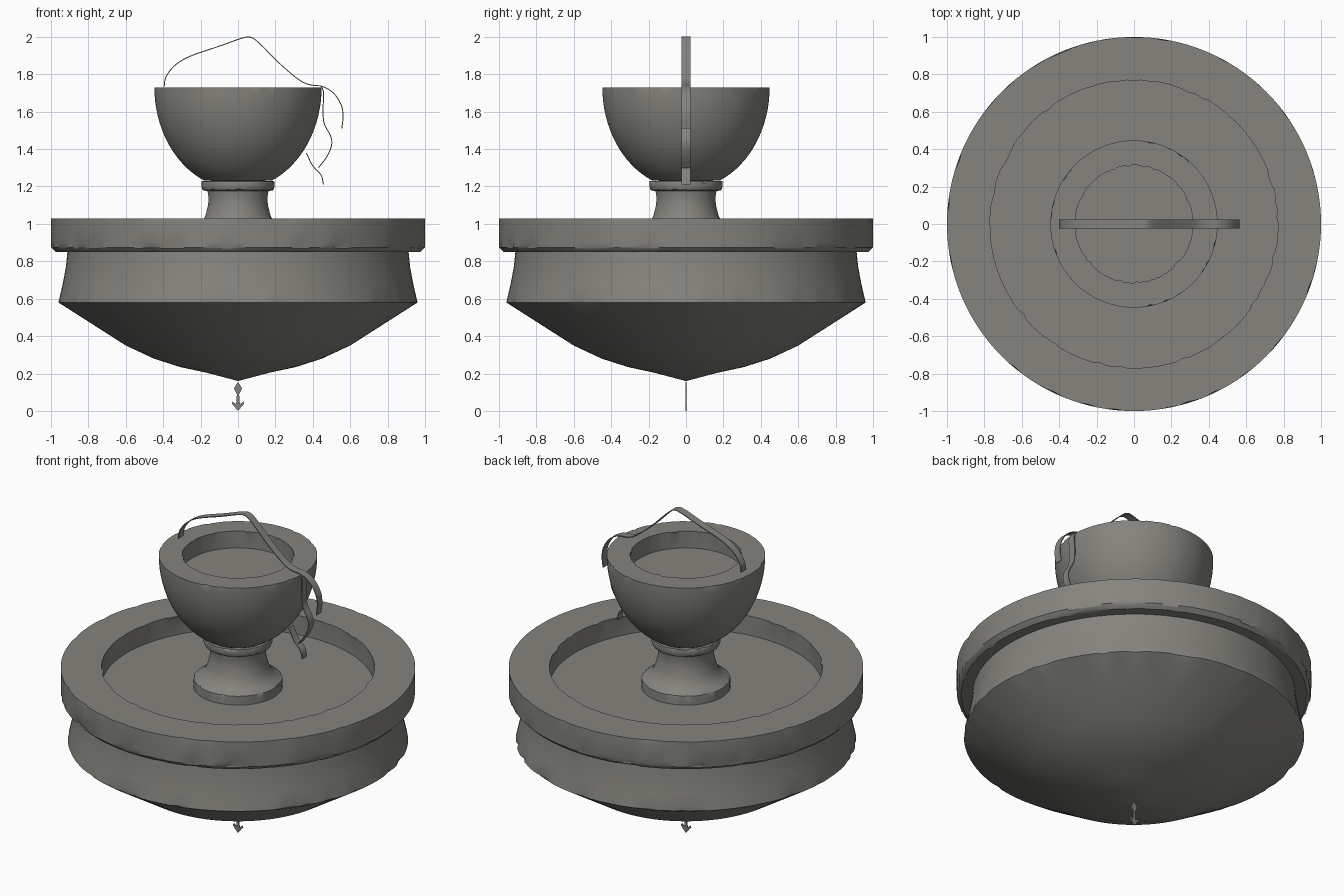
import bpy, bmesh, math, random
from mathutils import Vector

if "Cube" in bpy.data.objects:
    bpy.data.objects.remove(bpy.data.objects["Cube"])

random.seed(7)


def material(name, rgb):
    m = bpy.data.materials.new(name)
    m.diffuse_color = (*rgb, 1)
    m.use_nodes = True
    m.node_tree.nodes["Principled BSDF"].inputs["Base Color"].default_value = m.diffuse_color
    return m


stone = material("grey_stone", (0.235, 0.23, 0.205))


def finish(bm, name, smooth=True):
    bmesh.ops.recalc_face_normals(bm, faces=bm.faces)
    me = bpy.data.meshes.new(name)
    bm.to_mesh(me)
    bm.free()
    ob = bpy.data.objects.new(name, me)
    bpy.context.collection.objects.link(ob)
    me.materials.append(stone)
    if smooth:
        bpy.ops.object.select_all(action='DESELECT')
        ob.select_set(True)
        bpy.context.view_layer.objects.active = ob
        bpy.ops.object.shade_smooth_by_angle(angle=math.radians(28))
    return ob


def lathe(name, profile, segs=128):
    """Profile of (radius, z, chip depth); chipped corners get supporting rings."""
    rings = []
    for i, (r, z, chip) in enumerate(profile):
        p = Vector((r, z))
        if not chip:
            rings.append((p, 0))
            continue
        for j in (i - 1, i + 1):
            d = Vector(profile[j][:2]) - p
            side = p + d.normalized() * min(0.025, d.length * 0.3)
            if j < i:
                rings += [(side, 0), (p, chip)]
            else:
                rings.append((side, 0))
    bm = bmesh.new()
    loops = []
    for p, chip in rings:
        if p.x == 0:
            loops.append([bm.verts.new((0, 0, p.y))] * segs)
            continue
        loop = []
        for k in range(segs):
            a = math.tau * k / segs
            cut = chip * random.random() if random.random() < 0.3 else 0
            r = p.x - cut
            loop.append(bm.verts.new((r * math.cos(a), r * math.sin(a), p.y)))
        loops.append(loop)
    for a, b in zip(loops, loops[1:]):
        for k in range(segs):
            n = (k + 1) % segs
            quad = list(dict.fromkeys((a[k], a[n], b[n], b[k])))
            bm.faces.new(quad)
    return finish(bm, name)


# Large basin with conical underside, waist, overhanging rim and recessed floor
lathe("basin", [
    (0, 0.16, 0), (0.17, 0.205, 0), (0.31, 0.235, 0), (0.45, 0.28, 0), (0.60, 0.35, 0),
    (0.78, 0.465, 0), (0.96, 0.58, 0.012), (0.937, 0.68, 0), (0.92, 0.77, 0),
    (0.912, 0.85, 0), (0.975, 0.85, 0.02), (1.0, 0.875, 0.018), (1.0, 1.03, 0.008),
    (0.77, 1.03, 0.012), (0.77, 0.91, 0), (0, 0.91, 0)])

# Pedestal with flared foot and collar
lathe("pedestal", [
    (0, 0.905, 0), (0.25, 0.905, 0), (0.25, 0.965, 0.01), (0.215, 0.985, 0), (0.19, 1.01, 0),
    (0.172, 1.05, 0), (0.16, 1.10, 0), (0.157, 1.14, 0), (0.163, 1.175, 0),
    (0.188, 1.18, 0.012), (0.196, 1.20, 0), (0.194, 1.228, 0.01), (0, 1.232, 0)], 96)

# Upper bowl
bowl = [(0, 1.225, 0)]
for k in range(17):
    t = math.radians(24 + 66 * k / 16)
    bowl.append((0.447 * math.sin(t), 1.73 - 0.545 * math.cos(t), 0))
bowl[-1] = (0.447, 1.73, 0.008)
bowl += [(0.315, 1.73, 0.01), (0.315, 1.625, 0), (0, 1.625, 0)]
lathe("upper_bowl", bowl)


def ribbon(name, pts, half=0.024, steps=5, thick=0.005):
    """Thin strip following a smooth path in the x-z plane."""
    P = [Vector(p) for p in pts]
    P = [2 * P[0] - P[1]] + P + [2 * P[-1] - P[-2]]
    path = []
    for i in range(1, len(P) - 2):
        a, b, c, d = P[i - 1:i + 3]
        for s in range(steps):
            t = s / steps
            path.append(0.5 * (2 * b + (c - a) * t + (2 * a - 5 * b + 4 * c - d) * t * t
                               + (3 * b - a - 3 * c + d) * t ** 3))
    path.append(P[-2])
    bm = bmesh.new()
    prev = None
    for i, p in enumerate(path):
        d = path[min(i + 1, len(path) - 1)] - path[max(i - 1, 0)]
        n = Vector((-d.y, d.x)).normalized() * thick / 2
        row = [bm.verts.new((q.x, y, q.y)) for q, y in
               ((p + n, -half), (p + n, half), (p - n, half), (p - n, -half))]
        if prev:
            for k in range(4):
                bm.faces.new((prev[k], prev[(k + 1) % 4], row[(k + 1) % 4], row[k]))
        else:
            bm.faces.new(row)
        prev = row
    bm.faces.new(prev[::-1])
    return finish(bm, name)


# Arching strip over the bowl and the strips hanging off its side
ribbon("arching_strip", [
    (-0.395, 1.735), (-0.385, 1.785), (-0.34, 1.845), (-0.26, 1.895), (-0.10, 1.95),
    (0.02, 1.993), (0.07, 1.997), (0.12, 1.96), (0.22, 1.86), (0.32, 1.775), (0.38, 1.745),
    (0.45, 1.735), (0.51, 1.70), (0.55, 1.64), (0.562, 1.58), (0.555, 1.51)])
ribbon("hanging_strip", [
    (0.445, 1.735), (0.458, 1.70), (0.455, 1.62), (0.46, 1.54), (0.495, 1.47), (0.50, 1.42),
    (0.475, 1.36), (0.43, 1.30)])
ribbon("lower_strip", [(0.365, 1.38), (0.40, 1.31), (0.445, 1.26), (0.457, 1.21)])

# Small flat pendant under the basin
half_outline = [(0, 0.0), (0.034, 0.04), (0.028, 0.05), (0.010, 0.035), (0.006, 0.09),
                (0.022, 0.12), (0.016, 0.13), (0.0, 0.155)]
outline = half_outline + [(-x, z) for x, z in half_outline[-2:0:-1]]
bm = bmesh.new()
face = bm.faces.new([bm.verts.new((x, -0.004, z)) for x, z in outline])
ext = bmesh.ops.extrude_face_region(bm, geom=[face])
bmesh.ops.translate(bm, vec=(0, 0.008, 0),
                    verts=[g for g in ext["geom"] if isinstance(g, bmesh.types.BMVert)])
bmesh.ops.triangulate(bm, faces=[f for f in bm.faces if len(f.verts) > 4])
finish(bm, "pendant", smooth=False)
